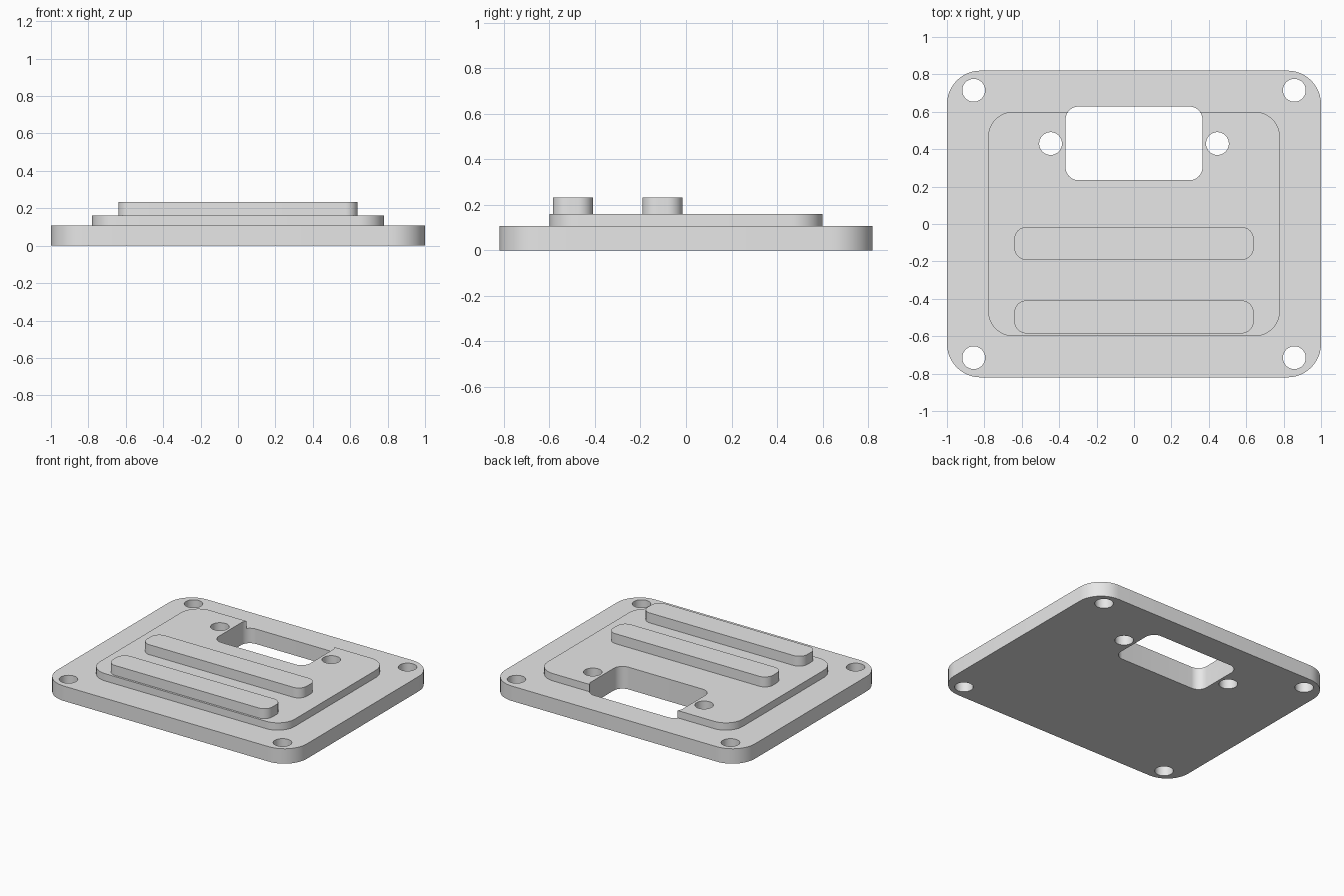
import bpy
import bmesh
from math import pi, sin, cos, radians

cube = bpy.data.objects.get("Cube")
if cube:
    bpy.data.objects.remove(cube, do_unlink=True)

GREY = (0.8, 0.8, 0.8, 1.0)
grey = bpy.data.materials.new("plain grey")
grey.use_nodes = True
grey.diffuse_color = GREY
grey.node_tree.nodes["Principled BSDF"].inputs["Base Color"].default_value = GREY


def add_slab(bm, x, y, half_x, half_y, radius, z0, z1, steps=12):
    """Upright slab with rounded corners; a full radius makes a cylinder."""
    ring = []
    for quarter, (sx, sy) in enumerate([(1, 1), (-1, 1), (-1, -1), (1, -1)]):
        for i in range(steps + 1):
            a = (quarter + i / steps) * pi / 2
            ring.append(bm.verts.new((x + sx * (half_x - radius) + radius * cos(a),
                                      y + sy * (half_y - radius) + radius * sin(a), z0)))
    bottom = bm.faces.new(ring)
    result = bmesh.ops.extrude_face_region(bm, geom=[bottom], use_keep_orig=True)
    for v in result["geom"]:
        if isinstance(v, bmesh.types.BMVert):
            v.co.z = z1
    bmesh.ops.remove_doubles(bm, verts=bm.verts, dist=1e-5)
    bmesh.ops.recalc_face_normals(bm, faces=bm.faces)


def make_object(name, slabs):
    bm = bmesh.new()
    for slab in slabs:
        add_slab(bm, *slab)
    mesh = bpy.data.meshes.new(name)
    bm.to_mesh(mesh)
    bm.free()
    mesh.materials.append(grey)
    ob = bpy.data.objects.new(name, mesh)
    bpy.context.collection.objects.link(ob)
    return ob


def activate(ob):
    bpy.ops.object.select_all(action="DESELECT")
    ob.select_set(True)
    bpy.context.view_layer.objects.active = ob


BASE_TOP, PLATE_TOP, BAR_TOP = 0.108, 0.161, 0.233
HOLE = 0.061

# Stacked plates and the two raised bars
base = make_object("base_plate", [(0, 0, 1.0, 0.82, 0.18, 0, BASE_TOP)])
plate = make_object("raised_plate", [(0, 0, 0.78, 0.6, 0.135, BASE_TOP, PLATE_TOP)])
bars = [make_object(name, [(0, y, 0.64, 0.088, 0.065, PLATE_TOP, BAR_TOP)])
        for name, y in (("middle_bar", -0.104), ("front_bar", -0.497))]

# Window, its two side holes and the four corner holes
cuts = [(0, 0.431, 0.366, 0.197, 0.07, -0.1, 0.4)]
for side in (-1, 1):
    for x, y in ((0.446, 0.43), (0.857, 0.715), (0.857, -0.715)):
        cuts.append((side * x, y, HOLE, HOLE, HOLE, -0.1, 0.4))
cutter = make_object("opening_cutter", cuts)
cutter.hide_render = True

for ob in (base, plate):
    activate(ob)
    cut = ob.modifiers.new("openings", "BOOLEAN")
    cut.operation = "DIFFERENCE"
    cut.solver = "EXACT"
    cut.object = cutter
    bpy.ops.object.modifier_apply(modifier=cut.name)
bpy.data.objects.remove(cutter, do_unlink=True)

# Smooth rounded walls, crisp rims
for ob in (base, plate, *bars):
    activate(ob)
    bpy.ops.object.shade_smooth_by_angle(angle=radians(30))
